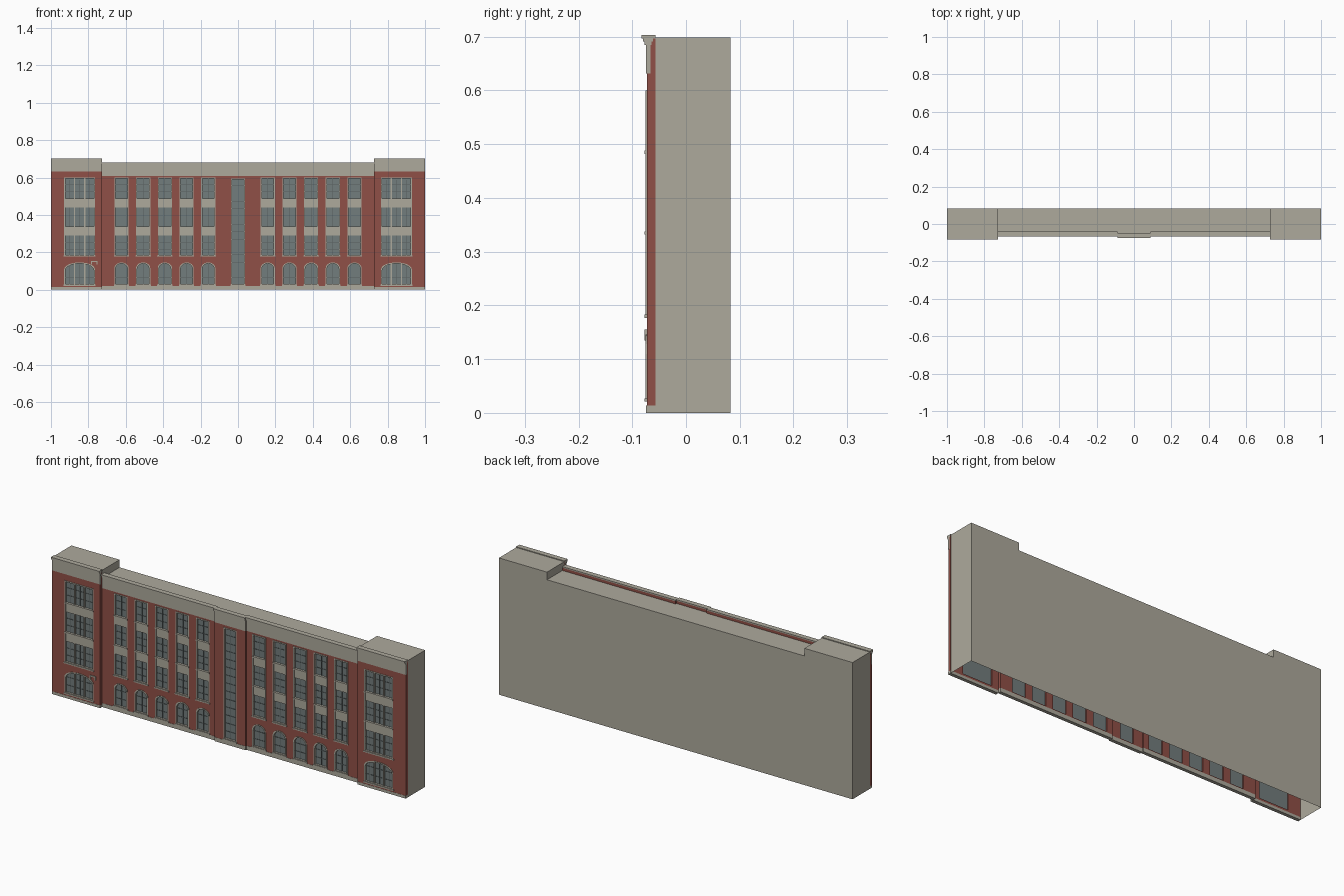
import bpy, bmesh, math
from mathutils import Matrix

cube = bpy.data.objects.get("Cube")
if cube:
    bpy.data.objects.remove(cube, do_unlink=True)


def material(name, rgb):
    m = bpy.data.materials.new(name)
    m.use_nodes = True
    m.diffuse_color = (*rgb, 1)
    bsdf = next(n for n in m.node_tree.nodes if n.type == 'BSDF_PRINCIPLED')
    bsdf.inputs["Base Color"].default_value = (*rgb, 1)
    bsdf.inputs["Roughness"].default_value = 0.9
    return m


STONE = material("pale stone", (0.42, 0.40, 0.335))
BRICK = material("red brick", (0.28, 0.08, 0.063))
GLASS = material("grey glass", (0.17, 0.205, 0.205))
BARS = material("dark window bars", (0.10, 0.12, 0.12))


def add_object(name, mesh, mat):
    mesh.materials.clear()
    mesh.materials.append(mat)
    ob = bpy.data.objects.new(name, mesh)
    bpy.context.collection.objects.link(ob)
    return ob


def boxes(name, items, mat):
    """One object from boxes given as x0, x1, y0, y1, z0, z1."""
    bm = bmesh.new()
    for x0, x1, y0, y1, z0, z1 in items:
        mid = ((x0 + x1) / 2, (y0 + y1) / 2, (z0 + z1) / 2)
        size = (x1 - x0, y1 - y0, z1 - z0)
        bmesh.ops.create_cube(bm, size=1, matrix=Matrix.Translation(mid) @ Matrix.Diagonal((*size, 1)))
    mesh = bpy.data.meshes.new(name)
    bm.to_mesh(mesh)
    bm.free()
    return add_object(name, mesh, mat)


def slab(name, loops, y0, y1, mat):
    """Upright slab from x-z outlines; nested outlines become holes."""
    curve = bpy.data.curves.new(name, 'CURVE')
    curve.dimensions = '2D'
    curve.fill_mode = 'BOTH'
    curve.extrude = (y1 - y0) / 2
    for loop in loops:
        sp = curve.splines.new('POLY')
        sp.points.add(len(loop) - 1)
        for p, (x, z) in zip(sp.points, loop):
            p.co = (x, z, 0, 1)
        sp.use_cyclic_u = True
    temp = bpy.data.objects.new(name + "_outline", curve)
    mesh = bpy.data.meshes.new_from_object(temp)
    bpy.data.objects.remove(temp)
    bpy.data.curves.remove(curve)
    mesh.transform(Matrix.Translation((0, (y0 + y1) / 2, 0)) @ Matrix.Rotation(math.pi / 2, 4, 'X'))
    bm = bmesh.new()
    bm.from_mesh(mesh)
    bmesh.ops.remove_doubles(bm, verts=bm.verts, dist=1e-5)
    bmesh.ops.recalc_face_normals(bm, faces=bm.faces)
    for f in bm.faces:
        f.smooth = False
    bm.to_mesh(mesh)
    bm.free()
    mesh.name = name
    return add_object(name, mesh, mat)


def outline(win, inset=0.0):
    """Window outline: a rectangle, or an arch where rise is above zero."""
    cx, w, z0, z1, rise = win[:5]
    h, z0, z1 = w / 2 - inset, z0 + inset, z1 - inset
    if rise == 0:
        return [(cx - h, z0), (cx + h, z0), (cx + h, z1), (cx - h, z1)]
    n = 12
    arc = [(cx + h * math.cos(math.pi * i / n), z1 - rise + rise * math.sin(math.pi * i / n))
           for i in range(n + 1)]
    return [(cx - h, z0), (cx + h, z0)] + arc


FRAME = 0.006
SPANDRELS = [(0.29, 0.335), (0.44, 0.485)]
STOREYS = [(0.18, 0.29), (0.335, 0.44), (0.485, 0.60)]


def bay(name, x0, x1, front, plinth, frieze, top, windows):
    back = front + 0.016
    # brick wall with window openings
    wall = [(x0, plinth), (x1, plinth), (x1, top - 0.004), (x0, top - 0.004)]
    slab(name + "_wall", [wall] + [outline(w) for w in windows], front, back, BRICK)
    slab(name + "_glass", [outline(w) for w in windows], front + 0.008, front + 0.01, GLASS)
    loops = [o for w in windows for o in (outline(w), outline(w, FRAME))]
    slab(name + "_window_frames", loops, front - 0.002, front + 0.009, STONE)

    # plinth, frieze and stepped cornice
    e = 0.0006
    boxes(name + "_plinth", [(x0, x1, front - 0.001, back, 0, plinth)], STONE)
    boxes(name + "_frieze", [(x0 - e, x1 + e, front - 0.001, front + 0.007, frieze, top - 0.015)], STONE)
    boxes(name + "_cornice", [
        (x0 - e, x1 + e, front - 0.004, front + 0.009, top - 0.018, top - 0.012),
        (x0 - e, x1 + e, front - 0.007, front + 0.012, top - 0.012, top - 0.006),
        (x0 - e, x1 + e, front - 0.010, back + e, top - 0.006, top)], STONE)

    # sills, spandrel panels, mullions and glazing bars
    trim, bars = [], []
    for cx, w, z0, z1, rise, cols in windows:
        l, r = cx - w / 2, cx + w / 2
        tall = z1 > 0.3 and z0 > 0.1
        trim.append((l - 0.003, r + 0.003, front - 0.004, front + 0.008, z0 - 0.003, z0 + 0.003))
        if tall:
            for a, b in SPANDRELS:
                trim.append((l + 0.002, r - 0.002, front + 0.001, front + 0.009, a, b))
                trim.append((l, r, front - 0.004, front + 0.008, b - 0.003, b + 0.003))
        for k in range(1, cols):
            x = l + w * k / cols
            arch_z = z1 - rise + rise * math.sqrt(1 - (2 * (x - cx) / w) ** 2) - 0.003
            if cols == 3:
                trim.append((x - 0.003, x + 0.003, front, front + 0.009, z0, arch_z))
            else:
                bars.append((x - 0.001, x + 0.001, front + 0.006, front + 0.009, z0, arch_z))
        if cols == 3:
            for k in (1, 3, 5):
                x = l + w * k / 6
                bars.append((x - 0.001, x + 0.001, front + 0.006, front + 0.009, z0, z1 - 0.012))
        rows = 14 if z1 - z0 > 0.5 else 3
        for a, b in (STOREYS if tall else [(z0, z1)]):
            for k in range(1, rows):
                z = a + (b - a) * k / rows
                bars.append((l + 0.003, r - 0.003, front + 0.006, front + 0.009, z - 0.001, z + 0.001))
    boxes(name + "_sills_and_spandrels", trim, STONE)
    boxes(name + "_glazing_bars", bars, BARS)


def stacked(cx, w, rise, cols):
    """Arched ground floor window with a three storey window above."""
    return [(cx, w, 0.024, 0.146, rise, cols), (cx, w, 0.18, 0.60, 0, cols)]


# facade bays
WING, CENTRE = 0.728, 0.088
for side, s in (("left", 1), ("right", -1)):
    a, b = sorted((s * WING, s * 1.0))
    bay(side + "_wing", a, b, -0.073, 0.014, 0.632, 0.703, stacked(s * 0.847, 0.164, 0.036, 3))
    a, b = sorted((s * CENTRE, s * WING))
    wins = [w for i in range(5) for w in stacked(s * (0.159 + 0.116 * i), 0.076, 0.03, 2)]
    bay(side + "_range", a, b, -0.057, 0.02, 0.608, 0.68, wins)
bay("centre_bay", -CENTRE, CENTRE, -0.064, 0.02, 0.608, 0.68, [(0, 0.074, 0.024, 0.596, 0, 2)])

# small bracket beside the right wing arch
boxes("wall_bracket", [(-0.785, -0.752, -0.077, -0.073, 0.149, 0.155),
                       (-0.785, -0.780, -0.077, -0.073, 0.135, 0.149),
                       (-0.757, -0.752, -0.077, -0.073, 0.135, 0.149)], STONE)

# main block: stepped roof, ends and back, open below and behind the facade
profile = [(-1, 0), (-1, 0.699), (-WING, 0.699), (-WING, 0.66),
           (WING, 0.66), (WING, 0.699), (1, 0.699), (1, 0)]
bm = bmesh.new()
rear = [bm.verts.new((x, 0.083, z)) for x, z in profile]
fore = [bm.verts.new((x, -0.0565, z)) for x, z in profile]
bm.faces.new(rear)
for i in range(len(profile) - 1):
    bm.faces.new((rear[i + 1], rear[i], fore[i], fore[i + 1]))
bmesh.ops.recalc_face_normals(bm, faces=bm.faces)
rear_face = next(f for f in bm.faces if len(f.verts) == len(profile))
if rear_face.normal.y < 0:
    bmesh.ops.reverse_faces(bm, faces=bm.faces)
block = bpy.data.meshes.new("main_block")
bm.to_mesh(block)
bm.free()
add_object("main_block", block, STONE)
